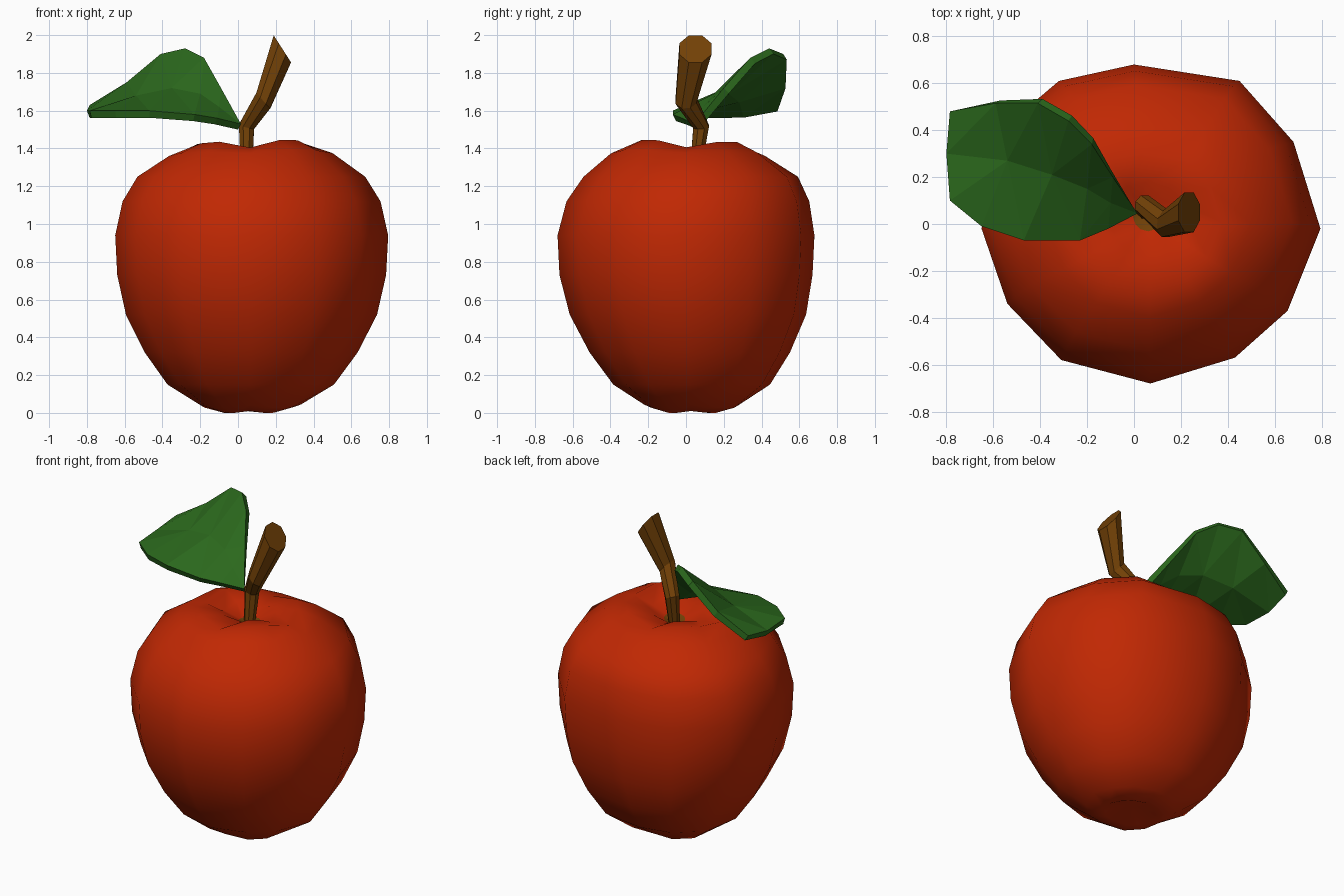
import bpy, bmesh, math
from mathutils import Vector

if "Cube" in bpy.data.objects:
    bpy.data.objects.remove(bpy.data.objects["Cube"])


def material(name, rgb):
    m = bpy.data.materials.new(name)
    m.diffuse_color = (*rgb, 1)
    m.use_nodes = True
    m.node_tree.nodes["Principled BSDF"].inputs["Base Color"].default_value = m.diffuse_color
    return m


RED = material("apple red", (0.53, 0.021, 0.001))
GREEN = material("leaf green", (0.024, 0.14, 0.012))
BROWN = material("stem brown", (0.17, 0.053, 0.002))


def finish(name, bm, mats, smooth=False):
    for f in bm.faces:
        f.smooth = smooth
    me = bpy.data.meshes.new(name)
    bm.to_mesh(me)
    bm.free()
    for m in mats:
        me.materials.append(m)
    ob = bpy.data.objects.new(name, me)
    bpy.context.collection.objects.link(ob)
    return ob


def bridge(bm, rings):
    for a, b in zip(rings, rings[1:]):
        n = len(a)
        for i in range(n):
            j = (i + 1) % n
            bm.faces.new((a[i], a[j], b[j], b[i]))


# Apple body: uneven 12-sided outline scaled along a profile, with soft lobes
outline = [(.795, -.02), (.68, .35), (.45, .61), (0, .68), (-.32, .61), (-.585, .385),
           (-.65, -.02), (-.54, -.34), (-.31, -.58), (.07, -.68), (.43, -.57), (.655, -.37)]
# height, outline fraction, lobe height, centre y
profile = [(.004, .21, .006, .03), (.034, .37, .010, .03), (.15, .61, 0, .03),
           (.32, .78, 0, .02), (.52, .92, 0, .01), (.73, .985, 0, 0), (.94, 1, 0, 0),
           (1.12, .945, 0, .01), (1.25, .835, 0, .025), (1.375, .60, -.008, .01),
           (1.42, .43, -.022, .01), (1.395, .23, -.022, .02), (1.345, .09, 0, .03)]
bm = bmesh.new()
rings = []
for z, k, lobe, cy in profile:
    ring = []
    for x, y in outline:
        a = math.atan2(y, x - .06)
        tilt = .010 * math.cos(a + .7) if z > 1.3 else 0
        ring.append(bm.verts.new((.06 + k * (x - .06), cy + k * y,
                                  max(0, z + tilt + lobe * math.cos(4 * a)))))
    rings.append(ring)
bridge(bm, rings)
bottom = bm.verts.new((.05, .03, .07))
top = bm.verts.new((.05, .04, 1.325))
for i in range(12):
    j = (i + 1) % 12
    bm.faces.new((rings[0][j], rings[0][i], bottom))
    # Dimple around the stem
    bm.faces.new((rings[-1][i], rings[-1][j], top)).material_index = 1
bmesh.ops.recalc_face_normals(bm, faces=bm.faces)
finish("apple_body", bm, [RED, BROWN], True)

# Stem: bent, flaring eight-sided tube with a slanted end
path = [((.045, .055, 1.32), (0, 0, 1), .034),
        ((.045, .08, 1.515), (.3, -.1, 1), .045),
        ((.135, 0, 1.655), (.7, -.05, .6), .06),
        ((.235, .05, 1.927), (.84, 0, .54), .092)]
bm = bmesh.new()
rings = []
for c, n, r in path:
    n = Vector(n).normalized()
    v = Vector((0, 1, 0))
    v = (v - n * v.dot(n)).normalized()
    u = v.cross(n)
    rings.append([bm.verts.new(Vector(c) + r * (u * math.cos(a) + v * math.sin(a)))
                  for a in [math.tau * (i + .5) / 8 for i in range(8)]])
bridge(bm, rings)
bm.faces.new(rings[0])
bm.faces.new(rings[-1])
bmesh.ops.recalc_face_normals(bm, faces=bm.faces)
finish("stem", bm, [BROWN])

# Leaf: near edge, midrib and far edge, curling upwards at the back
near = [(-.11, -.02, 1.56), (-.23, -.07, 1.58), (-.47, -.07, 1.60),
        (-.65, -.01, 1.60), (-.785, .10, 1.60)]
mid = [(-.10, .09, 1.62), (-.20, .15, 1.69), (-.35, .21, 1.72),
       (-.54, .27, 1.68), (-.80, .30, 1.60)]
far = [(-.09, .20, 1.72), (-.18, .34, 1.88), (-.28, .44, 1.93),
       (-.41, .515, 1.90), (-.59, .515, 1.75), (-.785, .48, 1.63)]
bm = bmesh.new()
base = bm.verts.new((.015, .045, 1.53))
a, b, c = [[bm.verts.new(p) for p in row] for row in (near, mid, far)]
bm.faces.new((base, b[0], a[0]))
bm.faces.new((base, c[0], b[0]))
for i in range(4):
    bm.faces.new((a[i], b[i], b[i + 1], a[i + 1]))
    bm.faces.new((b[i], c[i], c[i + 1], b[i + 1]))
bm.faces.new((b[4], c[4], c[5]))
bmesh.ops.triangulate(bm, faces=bm.faces)
bm.normal_update()
if sum(f.normal.z for f in bm.faces) < 0:
    bmesh.ops.reverse_faces(bm, faces=bm.faces)
leaf = finish("leaf", bm, [GREEN])
mod = leaf.modifiers.new("thickness", 'SOLIDIFY')
mod.thickness = .04
mod.offset = -1
